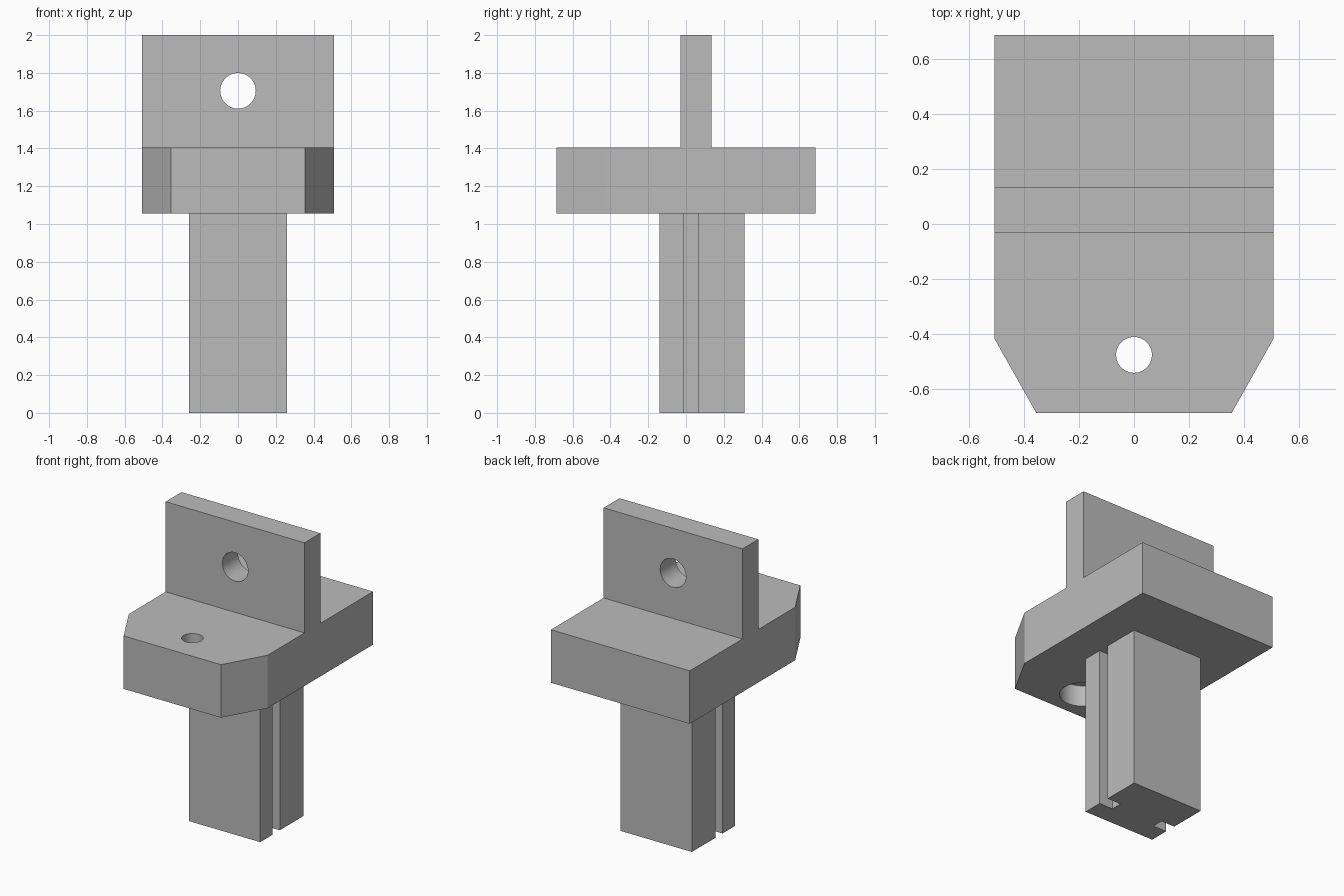
import bpy, bmesh, math

if "Cube" in bpy.data.objects:
    bpy.data.objects.remove(bpy.data.objects["Cube"])

grey = bpy.data.materials.new("plain_grey")
grey.use_nodes = True
colour = (0.5, 0.5, 0.5, 1)
grey.diffuse_color = colour
grey.node_tree.nodes["Principled BSDF"].inputs["Base Color"].default_value = colour


def prism(name, outline, z0, z1):
    """Extrude a plan outline (counter-clockwise) from z0 up to z1."""
    bm = bmesh.new()
    base = bm.faces.new([bm.verts.new((x, y, z0)) for x, y in outline])
    top = bmesh.ops.extrude_face_region(bm, geom=[base])["geom"]
    verts = [v for v in top if isinstance(v, bmesh.types.BMVert)]
    bmesh.ops.translate(bm, verts=verts, vec=(0, 0, z1 - z0))
    bmesh.ops.recalc_face_normals(bm, faces=bm.faces)
    mesh = bpy.data.meshes.new(name)
    bm.to_mesh(mesh)
    bm.free()
    mesh.materials.append(grey)
    obj = bpy.data.objects.new(name, mesh)
    bpy.context.collection.objects.link(obj)
    return obj


def mirrored(right_half):
    """Close an outline from its +x half, listed from front to back."""
    return right_half + [(-x, y) for x, y in reversed(right_half)]


def drill(target, name, radius, depth, location, tilt=0):
    """Cut a round hole with a hidden cylinder."""
    bpy.ops.mesh.primitive_cylinder_add(vertices=64, radius=radius, depth=depth,
                                        location=location, rotation=(tilt, 0, 0))
    cutter = bpy.context.object
    cutter.name = name
    cutter.data.materials.append(grey)
    cutter.hide_render = True
    cutter.hide_set(True)
    cutter.display_type = 'WIRE'
    mod = target.modifiers.new(name, 'BOOLEAN')
    mod.operation = 'DIFFERENCE'
    mod.solver = 'EXACT'
    mod.object = cutter
    bpy.context.view_layer.objects.active = target
    bpy.ops.object.modifier_apply(modifier=name)
    bpy.data.objects.remove(cutter)


HALF, PLATE_LOW, PLATE_TOP = 0.507, 1.055, 1.405

# Base plate with chamfered front corners
plate = prism("base_plate",
              mirrored([(0.355, -0.685), (HALF, -0.415), (HALF, 0.685)]),
              PLATE_LOW, PLATE_TOP)

# Bolt hole, widened from below
drill(plate, "bolt_hole", 0.065, 1, (0, -0.475, 1.2))
drill(plate, "counterbore", 0.14, 0.28, (0, -0.475, PLATE_LOW))

# Upright wall with a cross hole
wall = prism("upright_wall", mirrored([(HALF, -0.03), (HALF, 0.135)]), PLATE_TOP, 2)
drill(wall, "cross_hole", 0.094, 1, (0, 0.05, 1.705), math.pi / 2)

# Post with a groove down each side
post = prism("grooved_post",
             mirrored([(0.26, -0.14), (0.26, -0.01), (0.16, -0.01),
                       (0.16, 0.065), (0.26, 0.065), (0.26, 0.31)]),
             0, PLATE_LOW)

# Smooth hole walls, crisp edges elsewhere
bpy.ops.object.select_all(action='DESELECT')
for part in (plate, wall, post):
    part.select_set(True)
bpy.context.view_layer.objects.active = plate
bpy.ops.object.shade_smooth_by_angle(angle=math.radians(25))
